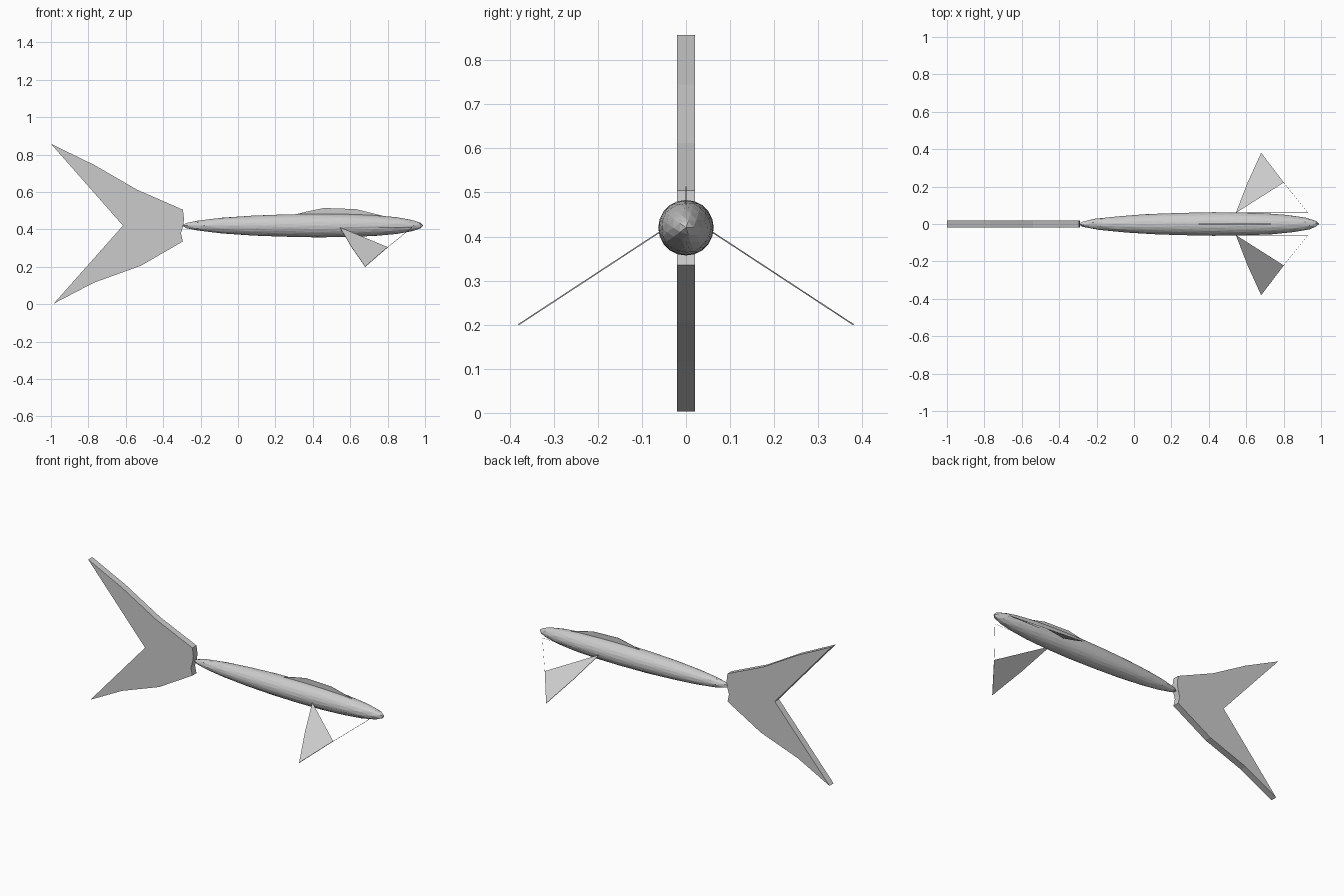
import bpy, bmesh
from mathutils import Vector

if "Cube" in bpy.data.objects:
    bpy.data.objects.remove(bpy.data.objects["Cube"])

AXIS_Z = 0.42


def finish(name, bm):
    bmesh.ops.recalc_face_normals(bm, faces=bm.faces)
    mesh = bpy.data.meshes.new(name)
    bm.to_mesh(mesh)
    bm.free()
    obj = bpy.data.objects.new(name, mesh)
    bpy.context.collection.objects.link(obj)
    return obj


def plate(name, points, normal, thickness, cap=None):
    """Outline thickened along normal; cap picks the outline points that are filled."""
    bm = bmesh.new()
    off = Vector(normal).normalized() * thickness / 2
    a = [bm.verts.new(Vector(p) + off) for p in points]
    b = [bm.verts.new(Vector(p) - off) for p in points]
    n = len(points)
    cap = cap or range(n)
    bm.faces.new([a[i] for i in cap])
    bm.faces.new([b[i] for i in reversed(cap)])
    for i in range(n):
        j = (i + 1) % n
        bm.faces.new((a[i], b[i], b[j], a[j]))
    return finish(name, bm)


# Body: faceted spindle, fullest ahead of the middle
bm = bmesh.new()
bmesh.ops.create_icosphere(bm, subdivisions=3, radius=1)
for v in bm.verts:
    y, z, u = v.co
    r = 0.063 * (1 + 0.04 * u)
    v.co = (0.345 + 0.645 * u + 0.08 * (1 - u * u), y * r, AXIS_Z + z * r)
finish("body", bm)

# Forked tail: thick flat plate
tail = [(-0.295, 0.505), (-0.54, 0.612), (-0.77, 0.745), (-1.0, 0.857),
        (-0.615, 0.42), (-0.985, 0.003), (-0.77, 0.115), (-0.52, 0.205),
        (-0.295, 0.335), (-0.305, 0.38), (-0.293, 0.42), (-0.288, 0.455)]
plate("tail_fin", [(x, 0, z) for x, z in tail], (0, 1, 0), 0.04)

# Low back fin, its base buried in the body
dorsal = [(0.29, 0.476), (0.38, 0.498), (0.46, 0.514), (0.63, 0.508),
          (0.80, 0.466), (0.75, 0.45), (0.34, 0.46)]
plate("back_fin", [(x, 0, z) for x, z in dorsal], (0, 1, 0), 0.003)

# Side fins: filled rear blade, with only a thin rim reaching the front root
for side, label in ((1, "left"), (-1, "right")):
    outline = [(0.545, 0.06), (0.607, 0.22), (0.68, 0.38), (0.80, 0.222), (0.93, 0.06)]
    pts = [(x, side * y, 0.41 - (y - 0.06) * 0.656) for x, y in outline]
    plate(label + "_side_fin", pts, (0, side * 0.656, 1), 0.003, cap=[0, 1, 2, 3])
